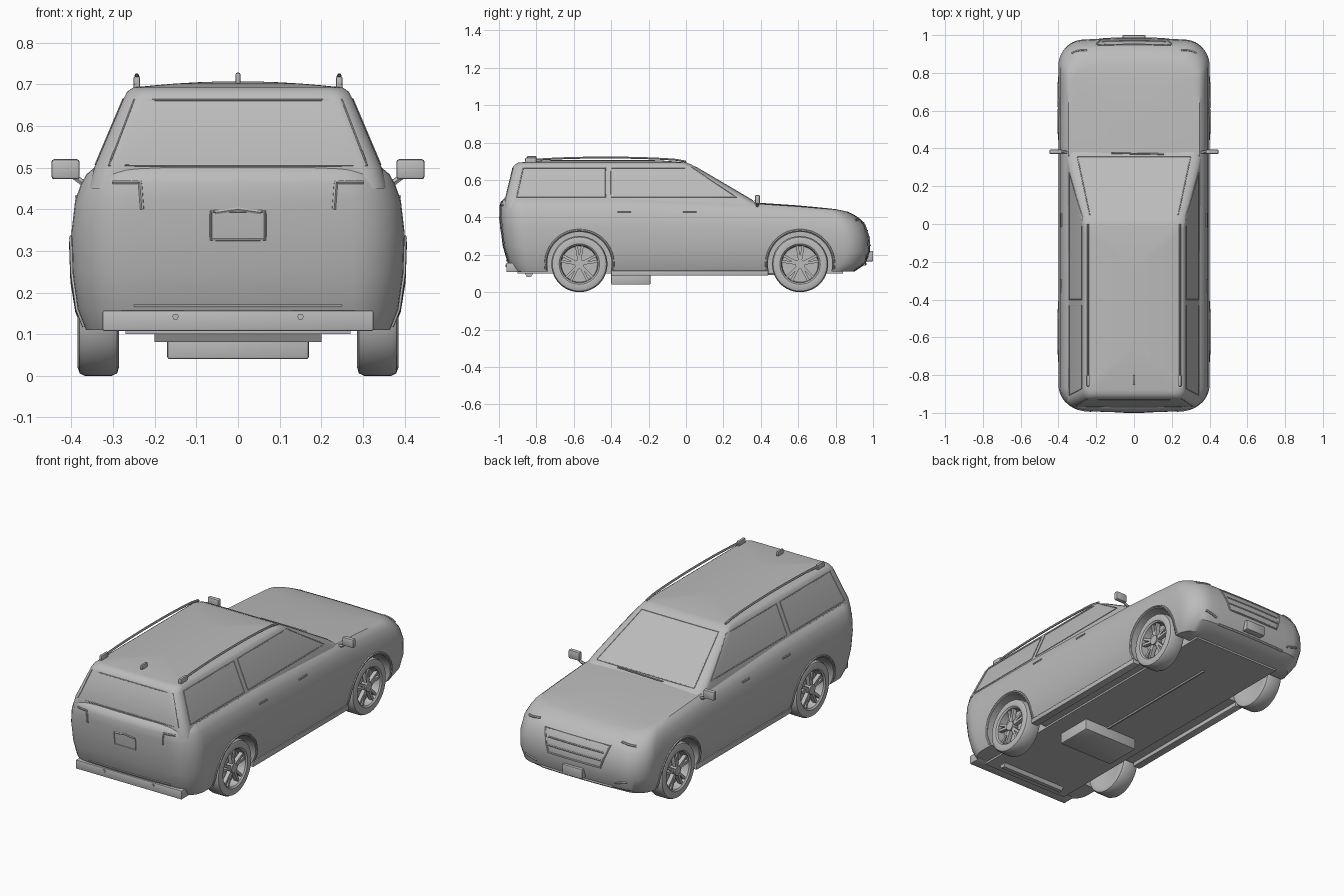
import bpy, bmesh, math
from mathutils import Vector, Matrix
from mathutils.bvhtree import BVHTree

if "Cube" in bpy.data.objects:
    bpy.data.objects.remove(bpy.data.objects["Cube"], do_unlink=True)

grey = bpy.data.materials.new("plain grey")
grey.use_nodes = True
grey.diffuse_color = (0.5, 0.5, 0.5, 1)
grey.node_tree.nodes["Principled BSDF"].inputs["Base Color"].default_value = (0.5, 0.5, 0.5, 1)

AXLES = {"rear": -0.57, "front": 0.61}
SIDES = {"left": 1, "right": -1}
HUB_Z = 0.15


def select_only(ob):
    bpy.ops.object.select_all(action='DESELECT')
    ob.select_set(True)
    bpy.context.view_layer.objects.active = ob


def make(name, bm, angle=35):
    bmesh.ops.recalc_face_normals(bm, faces=bm.faces)
    me = bpy.data.meshes.new(name)
    bm.to_mesh(me)
    bm.free()
    ob = bpy.data.objects.new(name, me)
    bpy.context.collection.objects.link(ob)
    me.materials.append(grey)
    select_only(ob)
    bpy.ops.object.shade_smooth_by_angle(angle=math.radians(angle))
    return ob


def box(name, lo, hi, bevel=0.0):
    lo, hi = Vector(lo), Vector(hi)
    bm = bmesh.new()
    m = Matrix.Translation((lo + hi) / 2) @ Matrix.Diagonal((*(hi - lo), 1))
    bmesh.ops.create_cube(bm, size=1, matrix=m)
    if bevel:
        bmesh.ops.bevel(bm, geom=bm.edges[:], offset=bevel, segments=2, affect='EDGES', profile=0.5)
    return make(name, bm)


def lerp(table, v):
    for (a, fa), (b, fb) in zip(table, table[1:]):
        if v <= b:
            return fa + (fb - fa) * max(0, (v - a) / (b - a))
    return table[-1][1]


def ring(w, yr, yf, r, bow):
    """Rounded rectangle in plan, always with the same number of points."""
    r = max(min(r, w), 0)
    corners = [(w, yf, 0), (-w, yf, 90), (-w, yr, 180), (w, yr, 270)]
    pts = []
    for i, (cx, cy, start) in enumerate(corners):
        sx, sy = (1, -1, -1, 1)[i], (1, 1, -1, -1)[i]
        arc = []
        for k in range(9):
            a = math.radians(start + k * 90 / 8)
            arc.append(Vector((cx - sx * r + r * math.cos(a), cy - sy * r + r * math.sin(a))))
        pts.append(arc)
    out = []
    for i, arc in enumerate(pts):
        out += arc
        n = 10 if i % 2 == 0 else 28
        nxt = pts[(i + 1) % 4][0]
        out += [arc[-1].lerp(nxt, k / n) for k in range(1, n)]
    return [(p.x, p.y * (1 - bow * (p.x / 0.4) ** 2)) for p in out]


def shell(name, levels, height, crown, bow):
    """Stack plan outlines, then close the top with a crowned cap."""
    t, w, yr, yf, r = levels[-1]
    rows = [(lv[0], lv[1:], 0) for lv in levels]
    for s in (0.93, 0.8, 0.6, 0.4, 0.2, 0):
        d = w * (1 - s)
        rows.append((t, (w * s, yr + d, yf - d, r * s), crown * (1 - s * s)))
    bm = bmesh.new()
    loops = []
    for t, outline, lift in rows:
        loops.append([bm.verts.new((x, y, height(t, y) + lift)) for x, y in ring(*outline, bow)])
    for a, b in zip(loops, loops[1:]):
        for i in range(len(a)):
            j = (i + 1) % len(a)
            bm.faces.new((a[i], a[j], b[j], b[i]))
    bm.faces.new(loops[0])
    bmesh.ops.remove_doubles(bm, verts=bm.verts, dist=1e-5)
    return make(name, bm)


# Lower body: outlines stacked up to the belt line and bonnet
TOP = [(-1, 0.5), (-0.3, 0.495), (0.39, 0.472), (0.6, 0.458), (0.8, 0.442), (0.92, 0.42)]
body = shell("lower_body", [
    (0.0, 0.365, -0.93, 0.90, 0.10), (0.13, 0.385, -0.955, 0.96, 0.11),
    (0.35, 0.397, -0.98, 0.985, 0.12), (0.6, 0.40, -0.992, 0.98, 0.12),
    (0.8, 0.391, -0.998, 0.96, 0.12), (0.9, 0.377, -0.997, 0.935, 0.12),
    (0.96, 0.364, -0.99, 0.905, 0.11), (1.0, 0.346, -0.972, 0.865, 0.10)],
    lambda t, y: 0.11 + t * (lerp(TOP, y) - 0.11), 0.006, 0.02)

# Wheel wells cut out of the body
for axle_y in AXLES.values():
    for s in SIDES.values():
        bm = bmesh.new()
        bmesh.ops.create_cone(bm, cap_ends=True, segments=48, radius1=0.172, radius2=0.172, depth=0.3,
                              matrix=Matrix.Translation((s * 0.42, axle_y, HUB_Z)) @ Matrix.Rotation(math.pi / 2, 4, 'Y'))
        cutter = make("well_cutter", bm)
        cutter.hide_render = True
        mod = body.modifiers.new("well", 'BOOLEAN')
        mod.operation, mod.solver, mod.object = 'DIFFERENCE', 'EXACT', cutter
        select_only(body)
        bpy.ops.object.modifier_apply(modifier=mod.name)
        bpy.data.objects.remove(cutter, do_unlink=True)
select_only(body)
bpy.ops.object.shade_smooth_by_angle(angle=math.radians(35))

# Cabin with sloping windscreen and tapered sides
cabin = shell("cabin", [
    (0.45, 0.358, -0.97, 0.42, 0.05), (0.50, 0.345, -0.968, 0.34, 0.05),
    (0.665, 0.275, -0.928, 0.06, 0.045), (0.682, 0.266, -0.915, 0.03, 0.045),
    (0.692, 0.252, -0.898, 0.005, 0.04)], lambda t, y: t, 0.015, 0)


def tree(ob):
    return BVHTree.FromPolygons([v.co for v in ob.data.vertices], [p.vertices[:] for p in ob.data.polygons])


TREES = {"body": tree(body), "cabin": tree(cabin)}


def tube(name, pts, radius, closed=False):
    cu = bpy.data.curves.new(name, 'CURVE')
    cu.dimensions, cu.bevel_depth, cu.bevel_resolution, cu.use_fill_caps = '3D', radius, 1, True
    sp = cu.splines.new('POLY')
    sp.points.add(len(pts) - 1)
    for p, q in zip(sp.points, pts):
        p.co = (*q, 1)
    sp.use_cyclic_u = closed
    ob = bpy.data.objects.new(name, cu)
    bpy.context.collection.objects.link(ob)
    cu.materials.append(grey)
    select_only(ob)
    bpy.ops.object.convert(target='MESH')
    bpy.ops.object.shade_smooth_by_angle(angle=math.radians(50))


def trim(name, target, pts, axis, side, radius=0.0025, closed=False):
    """Lay a thin bead on a surface; pts are the two coordinates across the axis."""
    pts = [Vector(p) for p in pts]
    line = pts + pts[:1] if closed else pts
    fine = [a.lerp(b, k / 8) for a, b in zip(line, line[1:]) for k in range(8)] + ([] if closed else [line[-1]])
    hits = []
    for u, v in fine:
        origin = Vector((2 * side, u, v) if axis == 'x' else (u, 2 * side, v))
        hit = TREES[target].ray_cast(origin, Vector((-side, 0, 0) if axis == 'x' else (0, -side, 0)))[0]
        if hit:
            hits.append(hit)
    tube(name, hits, radius, closed)


for side, s in SIDES.items():
    # Side windows, door handles and mirrors
    for part, pts in {"front_window": [(0.27, 0.508), (0.035, 0.664), (-0.40, 0.664), (-0.40, 0.508)],
                      "rear_window": [(-0.43, 0.508), (-0.43, 0.664), (-0.87, 0.664), (-0.905, 0.508)]}.items():
        trim(f"{side}_{part}", "cabin", pts, 'x', s, closed=True)
    for part, y in (("rear", -0.33), ("front", 0.02)):
        trim(f"{side}_{part}_handle", "body", [(y - 0.035, 0.43), (y + 0.035, 0.43)], 'x', s, 0.005)
    box(f"{side}_mirror", *sorted([(s * 0.38, 0.37, 0.472), (s * 0.448, 0.395, 0.52)]), 0.007) if s > 0 else \
        box(f"{side}_mirror", (-0.448, 0.37, 0.472), (-0.38, 0.395, 0.52), 0.007)
    tube(f"{side}_mirror_arm", [(s * 0.355, 0.38, 0.46), (s * 0.375, 0.382, 0.465), (s * 0.395, 0.383, 0.48)], 0.008)

    # Roof rails, gently arched with raised ends
    rail = [(s * 0.243, -0.86 + 0.86 * k / 16, 0.698 + 0.022 * math.sin(math.pi * k / 16) ** 0.5) for k in range(17)]
    tube(f"{side}_roof_rail", rail, 0.006)
    box(f"{side}_rail_foot", (s * 0.243 - 0.008, -0.86, 0.685), (s * 0.243 + 0.008, -0.80, 0.719), 0.005)

    # Lamps at both ends, bumper hooks, sill board
    trim(f"{side}_tail_lamp", "body", [(s * 0.30, 0.465), (s * 0.235, 0.465), (s * 0.23, 0.40)], 'y', -1, 0.005)
    trim(f"{side}_head_lamp", "body", [(s * 0.33, 0.385), (s * 0.25, 0.395)], 'y', 1, 0.006)
    trim(f"{side}_front_fog_slot", "body", [(s * 0.31, 0.20), (s * 0.24, 0.18)], 'y', 1, 0.006)
    tube(f"{side}_tow_hook", [(s * 0.15, -0.93, 0.142), (s * 0.15, -0.965, 0.142)], 0.008)
    box(f"{side}_sill_board", (s * 0.352 - 0.022, -0.40, 0.088), (s * 0.352 + 0.022, 0.44, 0.115), 0.004)

    for end, y0 in AXLES.items():
        # Arch lip
        arc = [math.radians(a) for a in range(-10, 191, 10)]
        trim(f"{end}_{side}_arch_lip", "body",
             [(y0 + 0.182 * math.cos(a), HUB_Z + 0.182 * math.sin(a)) for a in arc], 'x', s, 0.006)

        # Tyre and dished rim, turned about the axle
        profile = [(0, 0.295), (0.10, 0.295), (0.13, 0.286), (0.144, 0.29), (0.15, 0.303), (0.15, 0.368),
                   (0.144, 0.38), (0.13, 0.385), (0.108, 0.383), (0.10, 0.376), (0.096, 0.335), (0, 0.335)]
        bm = bmesh.new()
        vs = [bm.verts.new((s * x, y0, HUB_Z + r)) for r, x in profile]
        es = [bm.edges.new(p) for p in zip(vs, vs[1:])]
        bmesh.ops.spin(bm, geom=vs + es, cent=(0, y0, HUB_Z), axis=(1, 0, 0), angle=math.tau, steps=48)
        bmesh.ops.remove_doubles(bm, verts=bm.verts, dist=1e-4)
        make(f"{end}_{side}_tyre", bm)

        # Five paired spokes and a hub
        bm = bmesh.new()
        place = Matrix.Translation((s * 0.36, y0, HUB_Z))
        bmesh.ops.create_cone(bm, cap_ends=True, segments=20, radius1=0.026, radius2=0.026, depth=0.036,
                              matrix=place @ Matrix.Rotation(math.pi / 2, 4, 'Y'))
        for k in range(5):
            for lean in (-0.16, 0.16):
                turn = Matrix.Rotation(k * math.tau / 5 + lean, 4, 'X')
                bmesh.ops.create_cube(bm, size=1, matrix=place @ turn @ Matrix.Translation((0, 0, 0.058))
                                      @ Matrix.Diagonal((0.022, 0.014, 0.082, 1)))
        make(f"{end}_{side}_spokes", bm)

# Windscreen and rear window outlines
trim("windscreen", "cabin", [(-0.30, 0.49), (0.30, 0.49), (0.235, 0.67), (-0.235, 0.67)], 'y', 1, closed=True)
trim("rear_screen", "cabin", [(-0.31, 0.505), (0.31, 0.505), (0.25, 0.662), (-0.25, 0.662)], 'y', -1, closed=True)
tube("wiper", [(-0.12, 0.375, 0.487), (0.16, 0.37, 0.49)], 0.004)

# Nose: grille frame, bars and blank plate
trim("grille_frame", "body", [(-0.2, 0.37), (0.2, 0.37), (0.16, 0.25), (-0.16, 0.25)], 'y', 1, 0.005, True)
for i, z in enumerate((0.29, 0.33)):
    trim(f"grille_bar_{i + 1}", "body", [(-0.17, z), (0.17, z)], 'y', 1, 0.004)
trim("front_lower_lip", "body", [(-0.22, 0.15), (0.22, 0.15)], 'y', 1, 0.007)
box("front_plate", (-0.06, 0.96, 0.165), (0.06, 1.0, 0.22), 0.003)

# Tail: plate recess frame, grip, bumper beam
trim("rear_plate_frame", "body", [(-0.065, 0.327), (0.065, 0.327), (0.065, 0.395), (-0.065, 0.395)], 'y', -1, 0.003, True)
trim("tailgate_grip", "body", [(-0.055, 0.392), (0, 0.4), (0.055, 0.392)], 'y', -1, 0.005)
trim("tailgate_seam", "body", [(-0.25, 0.168), (0.25, 0.168)], 'y', -1, 0.004)
box("rear_bumper_beam", (-0.325, -0.96, 0.108), (0.325, -0.88, 0.157), 0.004)

# Underside: floor, tank, exhaust, and the roof fin
box("floor_pan", (-0.27, -0.90, 0.1), (0.27, 0.84, 0.13))
box("under_tank", (-0.17, -0.40, 0.04), (0.17, -0.19, 0.108), 0.006)
tube("exhaust_pipe", [(0.02, -0.2, 0.1), (0.02, 0.6, 0.1)], 0.008)
tube("tail_pipe", [(-0.2, -0.84, 0.1), (0.2, -0.84, 0.1)], 0.022)
box("roof_fin", (-0.006, -0.85, 0.70), (0.006, -0.80, 0.728), 0.005)
